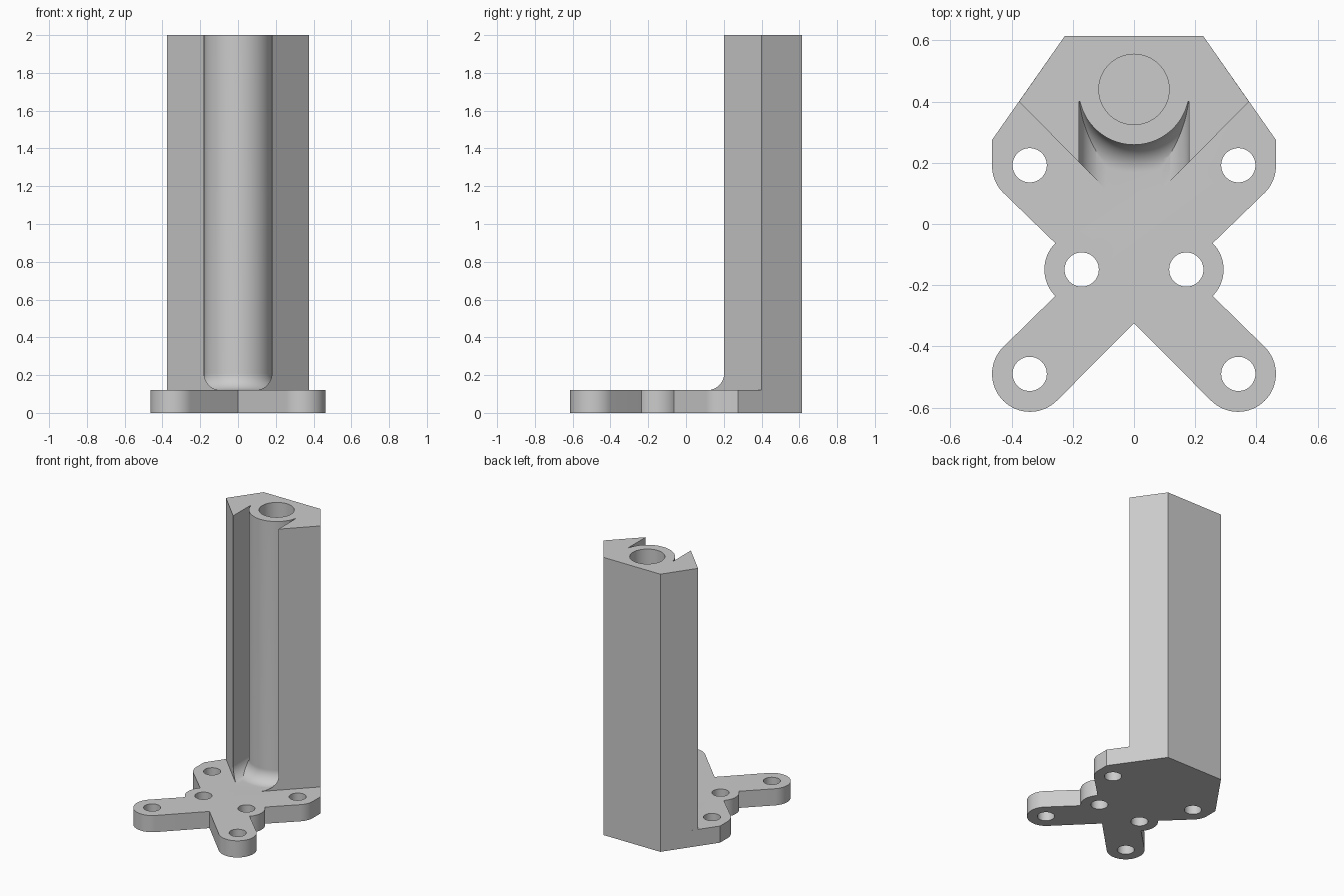
import bpy, bmesh
from math import sin, cos, radians, tau
from mathutils import Vector

if "Cube" in bpy.data.objects:
    bpy.data.objects.remove(bpy.data.objects["Cube"])

grey = bpy.data.materials.new("plain grey")
grey.use_nodes = True
grey.diffuse_color = (0.6, 0.6, 0.6, 1)
grey.node_tree.nodes["Principled BSDF"].inputs["Base Color"].default_value = (0.6, 0.6, 0.6, 1)


def arc(cx, cy, r, start, end, steps=16):
    angles = [radians(start + (end - start) * i / steps) for i in range(steps + 1)]
    return [(cx + r * cos(a), cy + r * sin(a)) for a in angles]


def mirrored(half):
    """Close a right-hand outline with its left-hand reflection."""
    return half + [(-x, y) for x, y in reversed(half) if abs(x) > 1e-6]


def finish(name, bm):
    bmesh.ops.recalc_face_normals(bm, faces=bm.faces)
    mesh = bpy.data.meshes.new(name)
    bm.to_mesh(mesh)
    bm.free()
    mesh.materials.append(grey)
    obj = bpy.data.objects.new(name, mesh)
    bpy.context.collection.objects.link(obj)
    return obj


def prism(name, outline, low, high, along_y=False):
    """Extrude an outline along z, or an x-z outline along y."""
    bm = bmesh.new()
    place = (lambda u, v: (u, low, v)) if along_y else (lambda u, v: (u, v, low))
    face = bm.faces.new([bm.verts.new(place(u, v)) for u, v in outline])
    length = high - low
    move = Vector((0, length, 0) if along_y else (0, 0, length))
    top = bmesh.ops.extrude_face_region(bm, geom=[face])["geom"]
    bmesh.ops.translate(bm, vec=move, verts=[g for g in top if isinstance(g, bmesh.types.BMVert)])
    # extrude_face_region may keep the start face; both ends stay capped
    return finish(name, bm)


def lathe(name, profile, centre_y):
    bm = bmesh.new()
    verts = [bm.verts.new((r, centre_y, z)) for r, z in profile]
    edges = [bm.edges.new(pair) for pair in zip(verts, verts[1:])]
    bmesh.ops.spin(bm, geom=verts + edges, cent=(0, centre_y, 0), axis=(0, 0, 1),
                   angle=tau, steps=80)
    bmesh.ops.remove_doubles(bm, verts=bm.verts, dist=1e-5)
    return finish(name, bm)


def combine(target, tool, operation):
    mod = target.modifiers.new("cut", "BOOLEAN")
    mod.operation = operation
    mod.solver = "EXACT"
    mod.object = tool
    bpy.context.view_layer.objects.active = target
    bpy.ops.object.modifier_apply(modifier=mod.name)
    bpy.data.objects.remove(tool)


PLATE, TOP, BORE_Y, BOSS_R, FILLET = 0.12, 2.0, 0.44, 0.181, 0.09

# Column body with angled sides and a V-shaped front
column = prism("column", mirrored([(0.226, 0.615), (0.376, 0.4), (0, 0.02)]), 0.05, TOP)

# Front slot with rounded lower corners, leaving the flared round boss standing
slot = prism("slot_cutter",
             mirrored([(0.18, 2.2)] + arc(0.09, PLATE + FILLET, FILLET, 0, -90)),
             -0.1, 0.4, along_y=True)
flare = arc(BOSS_R + FILLET, PLATE + FILLET, FILLET, 270, 180)
boss = lathe("boss", [(0, 0), (BOSS_R + FILLET, 0)] + flare + [(BOSS_R, 2.3), (0, 2.3)], BORE_Y)
combine(slot, boss, "DIFFERENCE")
combine(column, slot, "DIFFERENCE")

# Blind bore in the top of the column
bore = prism("bore_cutter", arc(0, BORE_Y, 0.115, 0, 354.375, 63), 0.2, 2.2)
combine(column, bore, "DIFFERENCE")

# Cross-shaped base plate with rounded arms and side lugs
half_plate = ([(0.226, 0.615), (0.464, 0.275)]
              + arc(0.34, 0.19, 0.124, 0, -45)
              + arc(0.171, -0.149, 0.122, 45, -45)
              + arc(0.34, -0.49, 0.124, 45, -135, 32)
              + [(0, -0.325)])
bracket = prism("bracket", mirrored(half_plate), 0, PLATE)

# Screw holes
for x, y in ((0.341, 0.192), (0.171, -0.149), (0.341, -0.49)):
    for side in (-1, 1):
        hole = prism("hole_cutter", arc(side * x, y, 0.056, 0, 352.5, 47), -0.1, 0.3)
        combine(bracket, hole, "DIFFERENCE")

# Join column and plate into one solid with clean flat faces
combine(bracket, column, "UNION")
bm = bmesh.new()
bm.from_mesh(bracket.data)
bmesh.ops.remove_doubles(bm, verts=bm.verts, dist=1e-5)
bmesh.ops.dissolve_limit(bm, angle_limit=radians(0.2), verts=bm.verts, edges=bm.edges)
bm.to_mesh(bracket.data)
bm.free()

bpy.ops.object.select_all(action="DESELECT")
bracket.select_set(True)
bpy.context.view_layer.objects.active = bracket
bpy.ops.object.shade_smooth_by_angle(angle=radians(25))
